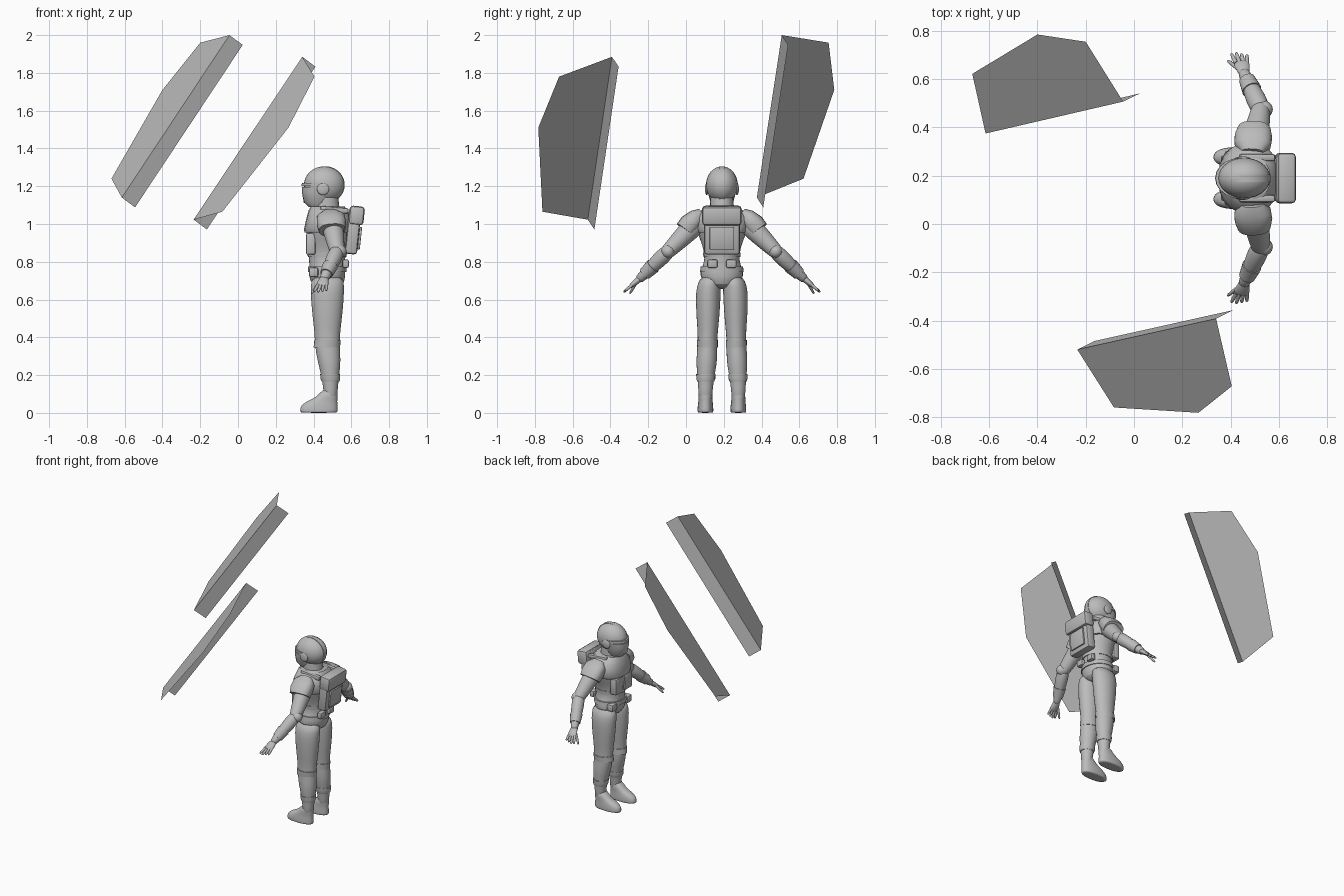
import bpy, bmesh, math
from mathutils import Vector, Matrix

if "Cube" in bpy.data.objects:
    bpy.data.objects.remove(bpy.data.objects["Cube"], do_unlink=True)

CENTRE = Vector((0, 0.19, 0))      # the figure stands here and faces -x
FORWARD = Vector((1, 0, 0))

grey = bpy.data.materials.new("plain_grey")
grey.use_nodes = True
grey.diffuse_color = (0.5, 0.5, 0.5, 1)
grey.node_tree.nodes["Principled BSDF"].inputs["Base Color"].default_value = grey.diffuse_color


def finish(name, bm, location=CENTRE, mirror=False, subdivide=False, smooth=True):
    """Turn a bmesh into a named object, optionally mirrored to the other side."""
    bmesh.ops.recalc_face_normals(bm, faces=bm.faces)
    mesh = bpy.data.meshes.new(name)
    bm.to_mesh(mesh)
    bm.free()
    mesh.materials.append(grey)
    obj = bpy.data.objects.new(name, mesh)
    obj.location = location
    bpy.context.collection.objects.link(obj)
    if mirror:
        modifier = obj.modifiers.new("Mirror", "MIRROR")
        modifier.use_axis = (False, True, False)
    if subdivide:
        modifier = obj.modifiers.new("Subdivision", "SUBSURF")
        modifier.levels = modifier.render_levels = 1
    if smooth:
        bpy.ops.object.select_all(action="DESELECT")
        obj.select_set(True)
        bpy.context.view_layer.objects.active = obj
        bpy.ops.object.shade_smooth_by_angle(angle=math.radians(40))
    return obj


def loft(name, stations, flat=True, power=1.0, segments=20, **options):
    """Skin ellipses (centre, depth radius, side radius); flat keeps them level."""
    bm = bmesh.new()
    rings = []
    centres = [Vector(s[:3]) for s in stations]
    for i, station in enumerate(stations):
        side, depth = Vector((0, 1, 0)), FORWARD
        if not flat:
            after = centres[min(i + 1, len(centres) - 1)]
            tangent = (after - centres[max(i - 1, 0)]).normalized()
            side = tangent.cross(FORWARD).normalized()
            depth = side.cross(tangent)
        ring = []
        for k in range(segments):
            angle = math.tau * k / segments
            c, s = math.cos(angle), math.sin(angle)
            c = math.copysign(abs(c) ** power, c)
            s = math.copysign(abs(s) ** power, s)
            ring.append(bm.verts.new(centres[i] + depth * c * station[3] + side * s * station[4]))
        rings.append(ring)
    for low, high in zip(rings, rings[1:]):
        for k in range(segments):
            n = (k + 1) % segments
            bm.faces.new((low[k], low[n], high[n], high[k]))
    bm.faces.new(rings[0])
    bm.faces.new(rings[-1])
    return finish(name, bm, **options)


def upright(name, rows, **options):
    """Loft of level rings centred on the body: x, z, depth, side."""
    return loft(name, [(x, 0, z, depth, side) for x, z, depth, side in rows], **options)


def ball(name, centre, radii, **options):
    bm = bmesh.new()
    bmesh.ops.create_uvsphere(bm, u_segments=28, v_segments=16, radius=1,
                              matrix=Matrix.Translation(centre) @ Matrix.Diagonal((*radii, 1)))
    return finish(name, bm, **options)


def block(name, centre, size, tilt=0, bevel=0.01, **options):
    bm = bmesh.new()
    turn = Matrix.Rotation(math.radians(tilt), 4, "Y")
    bmesh.ops.create_cube(bm, size=1, matrix=Matrix.Translation(centre) @ turn @ Matrix.Diagonal((*size, 1)))
    bmesh.ops.bevel(bm, geom=bm.edges[:], offset=bevel, segments=2, profile=0.5, affect="EDGES")
    return finish(name, bm, **options)


def panel(name, outline, lip):
    """Flat sheet with a narrow flange folded off its first edge."""
    bm = bmesh.new()
    corners = [bm.verts.new(p) for p in outline]
    bm.faces.new(corners)
    folded = [bm.verts.new(corners[i].co + Vector(lip)) for i in (1, 0)]
    bm.faces.new((corners[0], corners[1], *folded))
    return finish(name, bm, location=(0, 0, 0), smooth=False)


# Two large floating panels
panel("left_panel", [(-.615, .375, 1.14), (-.045, .507, 2), (-.2, .755, 1.96),
                     (-.4, .785, 1.71), (-.67, .622, 1.24)], (.07, .034, -.052))
panel("right_panel", [(-.235, -.52, 1.023), (.34, -.392, 1.885), (.405, -.672, 1.78),
                      (.267, -.782, 1.51), (-.083, -.76, 1.065)], (.07, .035, -.052))

# Torso, shoulder yoke and belt
upright("torso", [(.475, .655, .05, .03), (.475, .68, .085, .09), (.472, .72, .098, .118),
                  (.472, .77, .096, .108), (.472, .81, .096, .09), (.472, .88, .102, .1),
                  (.475, .96, .118, .135), (.48, 1.02, .115, .15), (.475, 1.08, .085, .08)],
        subdivide=True)
upright("shoulder_yoke", [(.475, .955, .122, .135), (.475, .97, .126, .145), (.48, 1.03, .118, .15),
                          (.478, 1.07, .105, .112), (.475, 1.092, .09, .085)], power=.85)
upright("belt", [(.472, .745, .102, .116), (.472, .775, .102, .112)])
upright("rib_band", [(.472, .825, .102, .098), (.472, .85, .105, .1)])
block("chest_pouch", (.385, .052, .895), (.05, .085, .115), mirror=True)
block("belt_pouch", (.4, .085, .745), (.05, .055, .05), mirror=True)
block("back_pouch", (.57, .05, .79), (.035, .055, .045), mirror=True)

# Backpack
block("backpack", (.61, 0, .965), (.065, .19, .25), tilt=6, bevel=.015)
block("backpack_top", (.628, 0, 1.045), (.08, .21, .1), tilt=6, bevel=.018)
block("backpack_plate", (.645, 0, .925), (.012, .13, .12), tilt=6, bevel=.004)
block("pack_strap", (.51, .085, 1.075), (.15, .03, .03), tilt=5, mirror=True)

# Helmet
upright("neck", [(.47, 1.06, .07, .065), (.465, 1.15, .065, .06)])
ball("helmet_dome", (.457, 0, 1.207), (.108, .084, .098))
upright("face_guard", [(.425, 1.09, .05, .045), (.42, 1.115, .072, .06),
                       (.427, 1.165, .088, .074), (.43, 1.195, .09, .078)], power=.9)
upright("visor_brim", [(.438, 1.2, .102, .083), (.44, 1.216, .102, .084)])
ball("ear_disc", (.45, .08, 1.185), (.032, .01, .032), mirror=True)
bm = bmesh.new()
bmesh.ops.create_cone(bm, cap_ends=True, segments=40, radius1=.1, radius2=.1, depth=.03,
                      matrix=Matrix.Translation((.462, 0, 1.207)) @ Matrix.Rotation(math.pi / 2, 4, "X")
                      @ Matrix.Diagonal((1.03, .985, 1, 1)))
finish("helmet_crest", bm)

# Legs with boots
loft("leg", [(.475, .06, .73, .085, .05), (.473, .07, .67, .09, .066), (.473, .073, .6, .088, .066),
             (.473, .074, .5, .078, .061), (.473, .075, .42, .068, .053), (.472, .077, .36, .066, .052),
             (.482, .08, .28, .063, .057), (.488, .084, .21, .05, .048), (.49, .087, .13, .037, .038),
             (.49, .087, .05, .038, .036)], mirror=True, subdivide=True)
loft("knee_band", [(.47, .076, .345, .07, .055), (.474, .077, .385, .07, .056)],
     mirror=True)
loft("boot_cuff", [(.49, .086, .165, .047, .045), (.489, .085, .18, .052, .05),
                   (.488, .085, .205, .053, .051)], mirror=True)
loft("boot", [(.428, .087, 0, .1, .042), (.428, .087, .006, .1, .042), (.428, .087, .035, .1, .042),
              (.442, .087, .06, .084, .038), (.472, .087, .082, .055, .037), (.488, .087, .13, .039, .037)],
     power=.85, mirror=True, subdivide=True)

# Arms, running from the shoulder to the wrist
shoulder = Vector((.495, .12, 1.02))
elbow = Vector((.525, .285, .855))
wrist = Vector((.458, .43, .715))
loft("upper_arm", [(*shoulder.lerp(elbow, t), a, a) for t, a in
                   ((0, .06), (.35, .056), (.65, .049), (1, .04), (1.1, .034))],
     flat=False, mirror=True, subdivide=True)
loft("forearm", [(*elbow.lerp(wrist, t), a, a) for t, a in
                 ((-.08, .034), (.05, .04), (.3, .043), (.6, .035), (1, .024), (1.08, .023))],
     flat=False, mirror=True, subdivide=True)
loft("forearm_cuff", [(*elbow.lerp(wrist, t), a, a) for t, a in ((.55, .041), (.85, .034))],
     flat=False, mirror=True)
ball("elbow_pad", elbow + FORWARD * .012, (.038, .036, .036), mirror=True)
loft("shoulder_pad", [(.49, .105, 1.055, .045, .03), (.492, .135, 1.035, .075, .045),
                      (.495, .17, 1, .078, .056), (.498, .195, .968, .07, .054)],
     flat=False, power=.8, mirror=True)

# Hands
reach = Vector((-.2, .74, -.62)).normalized()
knuckle = wrist + reach * .07
loft("palm", [(*(wrist + reach * t), a, b) for t, a, b in
              ((-.01, .02, .018), (.02, .026, .017), (.05, .033, .015), (.075, .03, .01))],
     flat=False, mirror=True, subdivide=True)


def finger(name, start, end):
    loft(name, [(*start.lerp(end, t), a, a) for t, a in ((0, .009), (.6, .008), (.9, .0065), (1, .003))],
         flat=False, segments=10, mirror=True)


for i, name in enumerate(("index", "middle", "ring", "little")):
    spread = FORWARD * (i - 1.5)
    length = .05 - .006 * abs(i - 1)
    finger(name + "_finger", knuckle + spread * .015 - reach * .008,
           knuckle + spread * .021 + reach * length)
finger("thumb", wrist + reach * .025 - FORWARD * .015, Vector((.388, .487, .632)))
